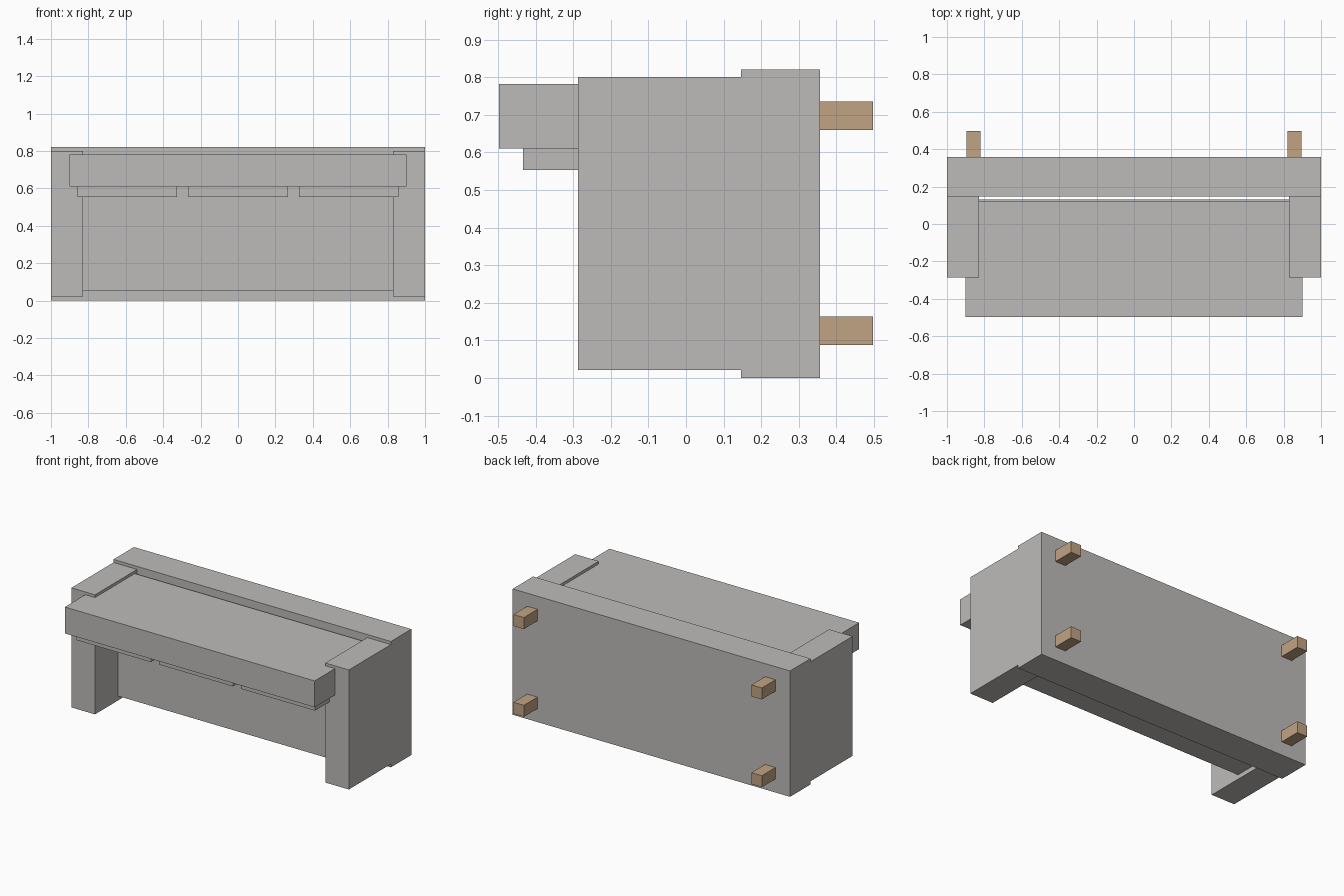
import bpy

if "Cube" in bpy.data.objects:
    bpy.data.objects.remove(bpy.data.objects["Cube"])


def material(name, rgb):
    m = bpy.data.materials.new(name)
    m.diffuse_color = (*rgb, 1.0)
    m.use_nodes = True
    m.node_tree.nodes["Principled BSDF"].inputs["Base Color"].default_value = m.diffuse_color
    return m


fabric = material("grey fabric", (0.51, 0.50, 0.485))
wood = material("light wood", (0.53, 0.37, 0.23))


def box(name, xs, ys, zs, mat):
    """Flat-sided box spanning the given ranges."""
    spans = (xs, ys, zs)
    bpy.ops.mesh.primitive_cube_add(size=1, location=[(a + b) / 2 for a, b in spans])
    ob = bpy.context.object
    ob.name = name
    ob.scale = [b - a for a, b in spans]
    bpy.ops.object.transform_apply(location=False, rotation=False, scale=True)
    ob.data.materials.append(mat)
    return ob


# Sofa tipped onto its back: underside faces +y, seat faces -y, backrest at the top
box("base", (-1, 1), (0.146, 0.357), (0, 0.82), fabric)
box("seat_cushion", (-0.83, 0.83), (-0.05, 0.13), (0.05, 0.65), fabric)
box("backrest", (-0.90, 0.90), (-0.497, 0.123), (0.61, 0.782), fabric)

# Three cushions resting against the backrest
for i, x in enumerate((-0.592, 0, 0.592)):
    box(f"back_cushion_{i + 1}", (x - 0.267, x + 0.267), (-0.434, -0.04),
        (0.553, 0.615), fabric)

# Arms and legs, mirrored left and right
for side, s in (("left", -1), ("right", 1)):
    box(f"{side}_arm", sorted((s * 0.83, s * 1.0)), (-0.287, 0.146), (0.021, 0.80), fabric)
    for place, z in (("front", 0.088), ("rear", 0.66)):
        box(f"{side}_{place}_leg", sorted((s * 0.82, s * 0.895)), (0.357, 0.498),
            (z, z + 0.075), wood)
